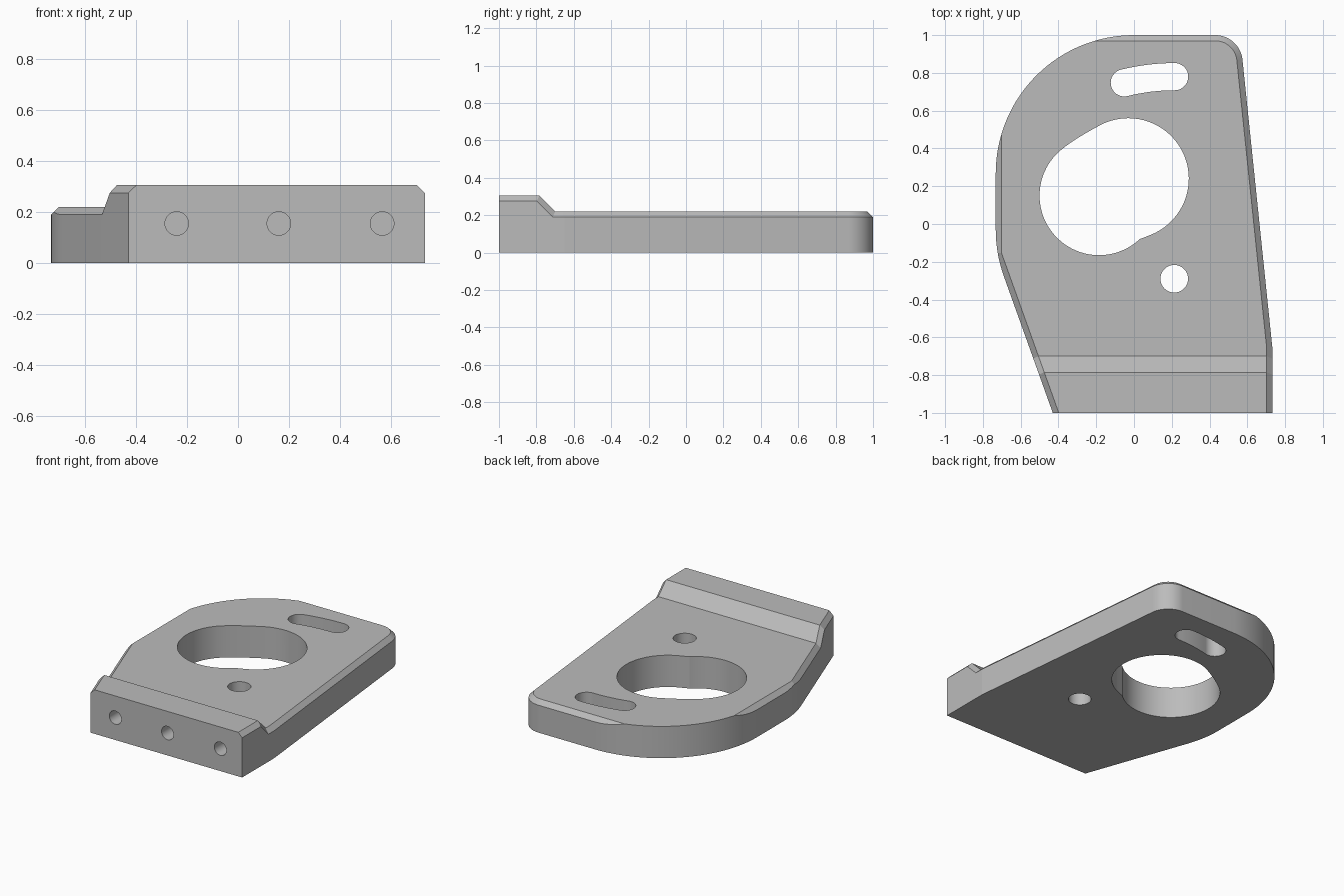
import bpy, bmesh, math
from mathutils import Vector

if "Cube" in bpy.data.objects:
    bpy.data.objects.remove(bpy.data.objects["Cube"], do_unlink=True)

HALF = 0.732                      # half width
LOW, HIGH, CHAMFER = 0.22, 0.305, 0.03
STEP_Y = -0.785                   # where the slope leaves the raised top

metal = bpy.data.materials.new("grey metal")
metal.use_nodes = True
grey = (0.5, 0.5, 0.5, 1)
metal.diffuse_color = grey
metal.node_tree.nodes["Principled BSDF"].inputs["Base Color"].default_value = grey


def arc(cx, cy, r, a0, a1, n):
    """Points on an arc, angles in degrees."""
    angles = [math.radians(a0 + (a1 - a0) * i / n) for i in range(n + 1)]
    return [Vector((cx + r * math.cos(a), cy + r * math.sin(a))) for a in angles]


def circle(cx, cy, r, n=112):
    return arc(cx, cy, r, 0, 360, n)[:-1]


def add_prism(bm, points, z0, z1, place=lambda x, y, z: (x, y, z)):
    """Extrude a counter-clockwise outline between two heights."""
    lower = [bm.verts.new(place(p[0], p[1], z0)) for p in points]
    upper = [bm.verts.new(place(p[0], p[1], z1)) for p in points]
    bm.faces.new(lower[::-1])
    bm.faces.new(upper)
    for i in range(len(points)):
        j = (i + 1) % len(points)
        bm.faces.new((lower[i], lower[j], upper[j], upper[i]))


def make_object(name, bm):
    bmesh.ops.recalc_face_normals(bm, faces=bm.faces[:])
    mesh = bpy.data.meshes.new(name)
    bm.to_mesh(mesh)
    bm.free()
    mesh.materials.append(metal)
    obj = bpy.data.objects.new(name, mesh)
    bpy.context.collection.objects.link(obj)
    return obj


def slice_off(bm, normal, distance):
    """Remove everything beyond a plane and cap the cut."""
    normal = Vector(normal)
    length = normal.length
    normal = normal / length
    bmesh.ops.bisect_plane(bm, geom=bm.verts[:] + bm.edges[:] + bm.faces[:], dist=1e-5,
                           plane_co=normal * (distance / length), plane_no=normal,
                           clear_outer=True)
    rim = [e for e in bm.edges if e.is_boundary]
    if rim:
        bmesh.ops.holes_fill(bm, edges=rim, sides=0)


def combine(target, other, operation):
    mod = target.modifiers.new(operation.lower(), "BOOLEAN")
    mod.operation, mod.object, mod.solver = operation, other, "EXACT"
    bpy.context.view_layer.objects.active = target
    bpy.ops.object.modifier_apply(modifier=mod.name)
    bpy.data.objects.remove(other, do_unlink=True)


# Plate outline, counter-clockwise from the front left corner
lean = math.degrees(math.atan2(0.155, 1.52))
corner = arc(0.43, 0.855, 0.145, lean, 90, 24)
front = [Vector((-0.43, -1)), Vector((HALF, -1)), Vector((HALF, -0.65))]
crown = arc(0, 1 - HALF, HALF, 90, 180, 32)
flank = arc(0, -0.03, HALF, 180, 200, 8)
outline = front + corner + crown + flank

# Walls that carry a chamfer: the straight sides and the rounded corner
right_run = front[1:] + corner + crown[:1]
edges = list(zip(right_run, right_run[1:]))
edges += [(crown[-1], flank[0]), (flank[-1], front[0])]
walls = []
for a, b in edges:
    n = Vector((b.y - a.y, a.x - b.x, 0)).normalized()
    walls.append((n, n.x * a.x + n.y * a.y))


def chamfered_slab(name, height, sloped):
    bm = bmesh.new()
    add_prism(bm, outline, 0, height)
    tops = [(Vector((0, 0, 1)), height)]
    if sloped:
        slope = Vector((0, 1, 1)).normalized()
        tops.append((slope, slope.y * STEP_Y + slope.z * HIGH))
        slice_off(bm, *tops[1])
    for top_n, top_d in tops:
        for n, d in walls:
            # the slope only meets the side walls
            if top_n.y > 0 and n.y > 0.5:
                continue
            slice_off(bm, top_n + n, top_d + d - CHAMFER)
    return make_object(name, bm)


# Main plate with its raised front ledge
plate = chamfered_slab("mounting_plate", LOW, False)
combine(plate, chamfered_slab("raised_ledge", HIGH, True), "UNION")
bm = bmesh.new()
bm.from_mesh(plate.data)
bmesh.ops.remove_doubles(bm, verts=bm.verts[:], dist=1e-5)
bmesh.ops.dissolve_limit(bm, angle_limit=0.005, verts=bm.verts[:], edges=bm.edges[:])
bm.to_mesh(plate.data)
bm.free()

# Large opening: two overlapping circles with a softly bowed join
upper = arc(-0.03, 0.24, 0.32, -68, 118, 62)
lower = arc(-0.185, 0.15, 0.315, 138, 313, 60)
p, q = upper[-1], lower[0]
t = Vector((math.cos(math.radians(208)), math.sin(math.radians(208))))
u = Vector((math.cos(math.radians(228)), math.sin(math.radians(228))))
w = q - p
ctrl = p + t * ((w.x * u.y - w.y * u.x) / (t.x * u.y - t.y * u.x))
join = [p * (1 - s) ** 2 + ctrl * 2 * s * (1 - s) + q * s * s
        for s in (i / 8 for i in range(1, 8))]
opening = upper + join + lower

# Curved slot near the back
cx, cy, R, r, swing = 0.215, -0.32, 1.1, 0.072, 14
left = Vector((cx + R * math.cos(math.radians(90 + swing)),
               cy + R * math.sin(math.radians(90 + swing))))
slot = (arc(cx, cy, R + r, 90, 90 + swing, 8)[:-1]
        + arc(left.x, left.y, r, 90 + swing, 270 + swing, 48)
        + arc(cx, cy, R - r, 90 + swing, 90, 8)[1:]
        + arc(cx, cy + R, r, -90, 90, 48)[1:-1])

# Through holes and the three blind holes in the front face
bm = bmesh.new()
for shape in (opening, slot, circle(0.213, -0.29, 0.073)):
    add_prism(bm, shape, -0.1, 0.5)
for x in (-0.24, 0.16, 0.565):
    add_prism(bm, circle(x, 0.155, 0.046), -1.1, -0.75,
              lambda a, b, c: (a, c, b))
cutter = make_object("hole_cutter", bm)
cutter.hide_render = True
combine(plate, cutter, "DIFFERENCE")

# Smooth curved walls, crisp edges
bpy.ops.object.select_all(action="DESELECT")
plate.select_set(True)
bpy.context.view_layer.objects.active = plate
bpy.ops.object.shade_smooth_by_angle(angle=math.radians(5))
